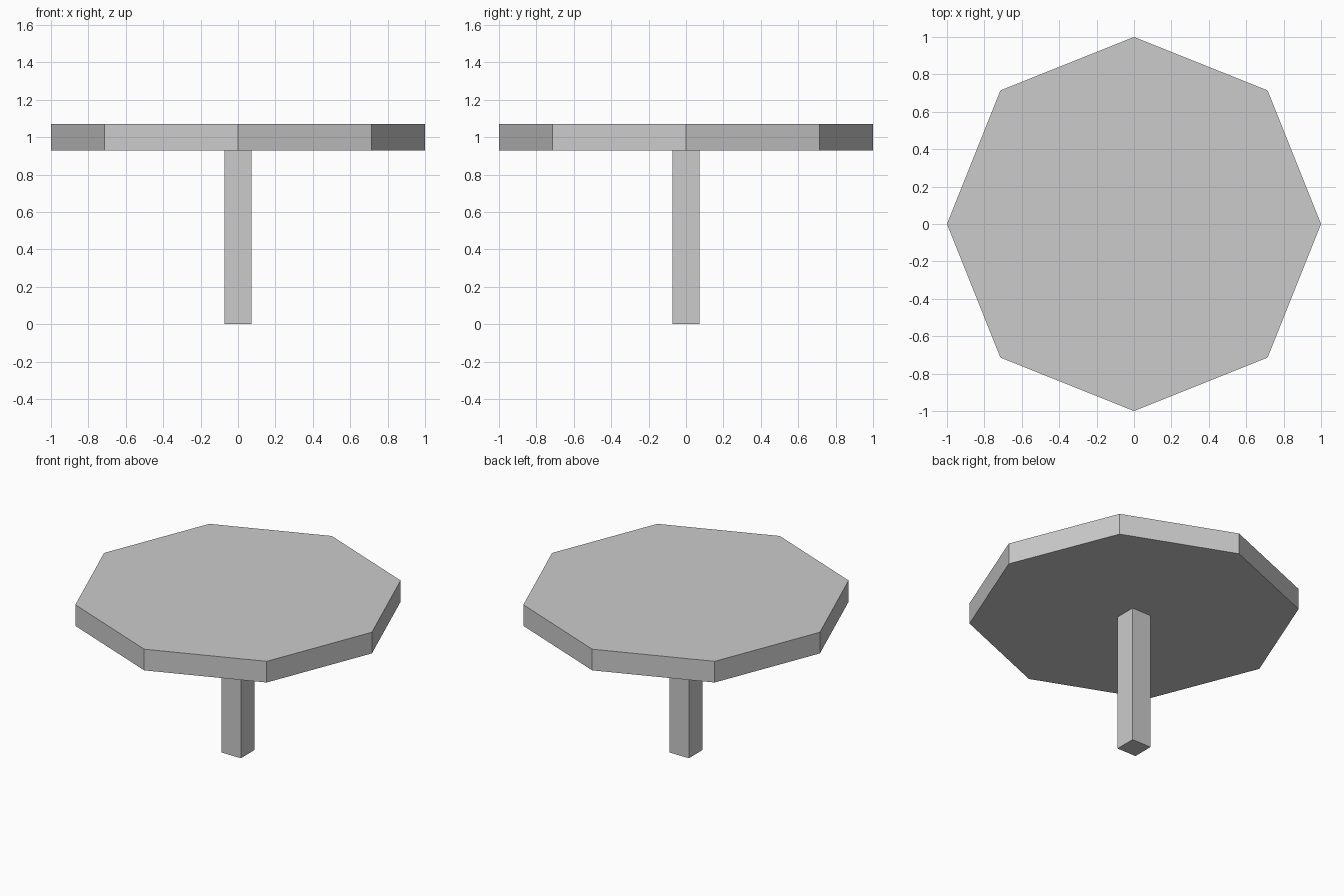
import bpy, bmesh

if "Cube" in bpy.data.objects:
    bpy.data.objects.remove(bpy.data.objects["Cube"])

U = 1 / 7  # modelling unit: the table is 14 units wide


def prism(name, outline, z0, z1):
    """Extrude a flat outline from z0 to z1."""
    bm = bmesh.new()
    base = bm.faces.new([bm.verts.new((x * U, y * U, z0 * U)) for x, y in outline])
    top = bmesh.ops.extrude_face_region(bm, geom=[base], use_keep_orig=True)
    verts = [g for g in top["geom"] if isinstance(g, bmesh.types.BMVert)]
    bmesh.ops.translate(bm, verts=verts, vec=(0, 0, (z1 - z0) * U))
    bmesh.ops.recalc_face_normals(bm, faces=bm.faces[:])
    mesh = bpy.data.meshes.new(name)
    bm.to_mesh(mesh)
    bm.free()
    obj = bpy.data.objects.new(name, mesh)
    bpy.context.collection.objects.link(obj)
    return obj


# Eight-sided top
prism("table_top", [(7, 0), (5, 5), (0, 7), (-5, 5),
                    (-7, 0), (-5, -5), (0, -7), (5, -5)], 6.5, 7.5)

# Square central post
prism("center_post", [(.5, .5), (-.5, .5), (-.5, -.5), (.5, -.5)], 0, 6.5)
